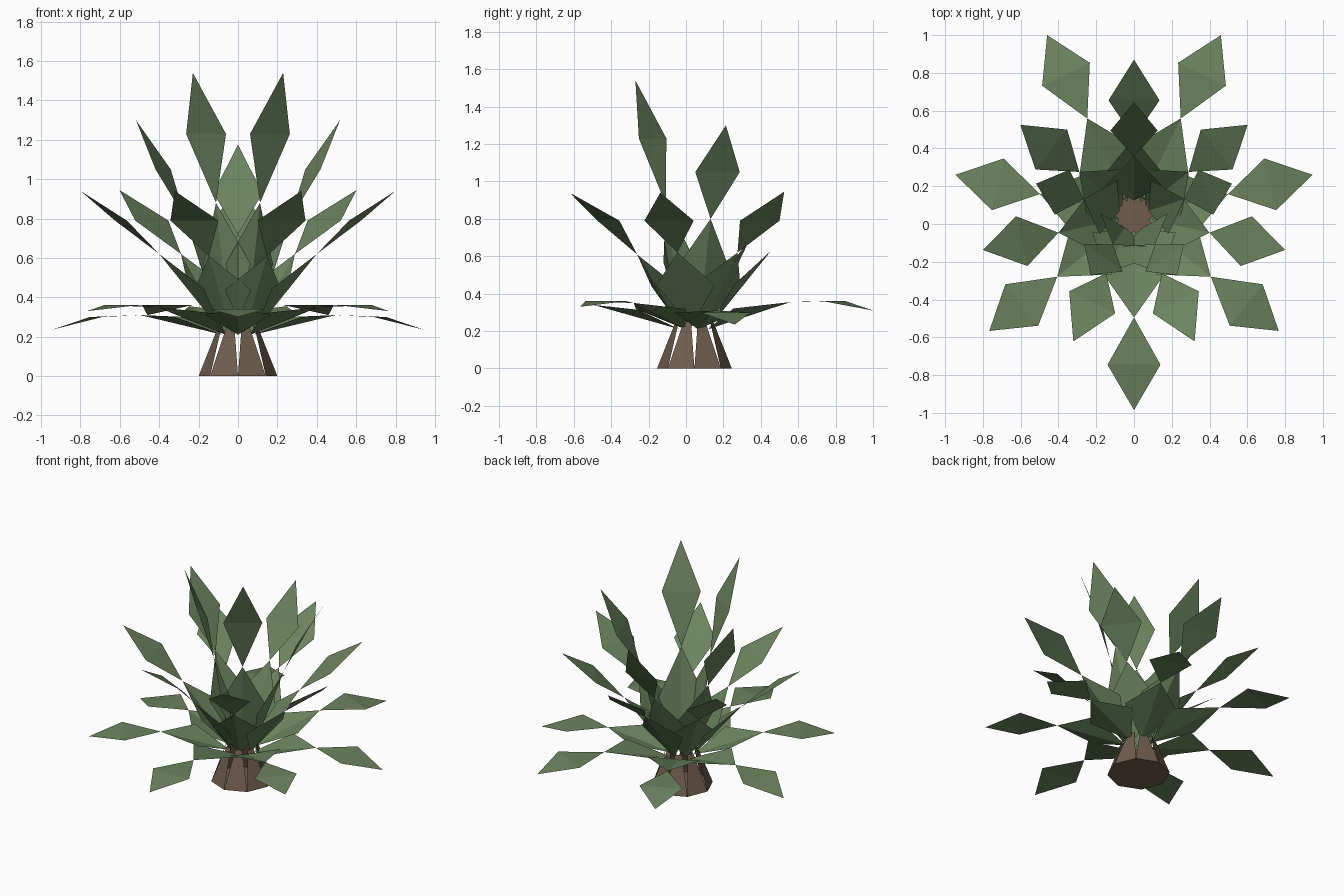
import bpy, math
from mathutils import Vector

if "Cube" in bpy.data.objects:
    bpy.data.objects.remove(bpy.data.objects["Cube"])

CENTRE = Vector((0, 0.045, 0))
UP = Vector((0, 0, 1))


def material(name, rgb):
    mat = bpy.data.materials.new(name)
    mat.use_nodes = True
    mat.diffuse_color = (*rgb, 1)
    mat.node_tree.nodes["Principled BSDF"].inputs["Base Color"].default_value = (*rgb, 1)
    return mat


green = material("leaf green", (0.147, 0.231, 0.112))
brown = material("trunk brown", (0.16, 0.11, 0.073))


def add_mesh(name, points, faces, mat):
    mesh = bpy.data.meshes.new(name)
    mesh.from_pydata(points, [], faces)
    mesh.materials.append(mat)
    obj = bpy.data.objects.new(name, mesh)
    bpy.context.collection.objects.link(obj)
    return obj


def polar(degrees, radius, height):
    a = math.radians(degrees)
    return CENTRE + Vector((math.cos(a) * radius, math.sin(a) * radius, height))


def add_leaf(name, degrees, base, joint, middle, tip, lower_half, upper_half):
    """Creased lower diamond followed by a flat upper diamond bent at its widest line."""
    root, neck, wide, end = (polar(degrees, *p) for p in (base, joint, middle, tip))
    out = polar(degrees, 1, 0) - CENTRE
    side = UP.cross(out)
    rib = root.lerp(neck, 0.5)
    normal = (neck - root).cross(side).normalized()
    lift = normal * 0.04
    points = [root, rib - side * lower_half + lift, neck, rib + side * lower_half + lift,
              rib, wide - side * upper_half, wide + side * upper_half, end]
    faces = [(0, 1, 4), (1, 2, 4), (2, 3, 4), (3, 0, 4), (2, 5, 6), (5, 7, 6)]
    add_mesh(name, points, faces, green)


def add_ring(name, count, first, base, lower_half, upper_half, shapes):
    """Mirror each leaf shape across the front-to-back plane."""
    for i, shape in enumerate(shapes):
        angle = first + i * 360 / count
        add_leaf(f"{name}_left_{i}", angle, base, *shape, lower_half, upper_half)
        if abs(math.cos(math.radians(angle))) > 0.01:
            add_leaf(f"{name}_right_{i}", 180 - angle, base, *shape, lower_half, upper_half)


# Spreading bottom leaves: neck, widest line and tip as (radius, height)
add_ring("bottom_leaf", 7, -90, (0.08, 0.21), 0.17, 0.14, [
    ((0.54, 0.34), (0.79, 0.34), (1.03, 0.3)),
    ((0.52, 0.35), (0.76, 0.36), (0.98, 0.33)),
    ((0.51, 0.31), (0.74, 0.3), (0.97, 0.235)),
    ((0.57, 0.355), (0.83, 0.36), (1.06, 0.31)),
])

# Slanted middle leaves
add_ring("middle_leaf", 7, -90 + 180 / 7, (0.08, 0.22), 0.16, 0.135, [
    ((0.34, 0.61), (0.51, 0.79), (0.74, 0.94)),
    ((0.41, 0.62), (0.61, 0.79), (0.82, 0.94)),
    ((0.37, 0.62), (0.56, 0.79), (0.77, 0.945)),
    ((0.41, 0.63), (0.61, 0.79), (0.825, 0.94)),
])

# Steep top leaves
add_ring("top_leaf", 5, -54, (0.08, 0.24), 0.15, 0.125, [
    ((0.19, 0.88), (0.276, 1.23), (0.39, 1.54)),
    ((0.28, 0.8), (0.4, 1.05), (0.545, 1.3)),
    ((0.31, 0.72), (0.45, 0.93), (0.6, 1.175)),
])

# Trunk: flat octagonal floor with eight tapering slats
SIDES = 8
step = 360 / SIDES
add_mesh("trunk_floor", [polar(i * step, 0.2, 0) for i in range(SIDES)],
         [tuple(reversed(range(SIDES)))], brown)
for i in range(SIDES):
    a, b = polar(i * step, 0.2, 0), polar((i + 1) * step, 0.2, 0)
    top = polar((i + 0.5) * step, 0.1, 0.25)
    half = (b - a).normalized() * 0.022
    add_mesh(f"trunk_slat_{i}", [a, b, top + half, top - half], [(0, 1, 2, 3)], brown)
